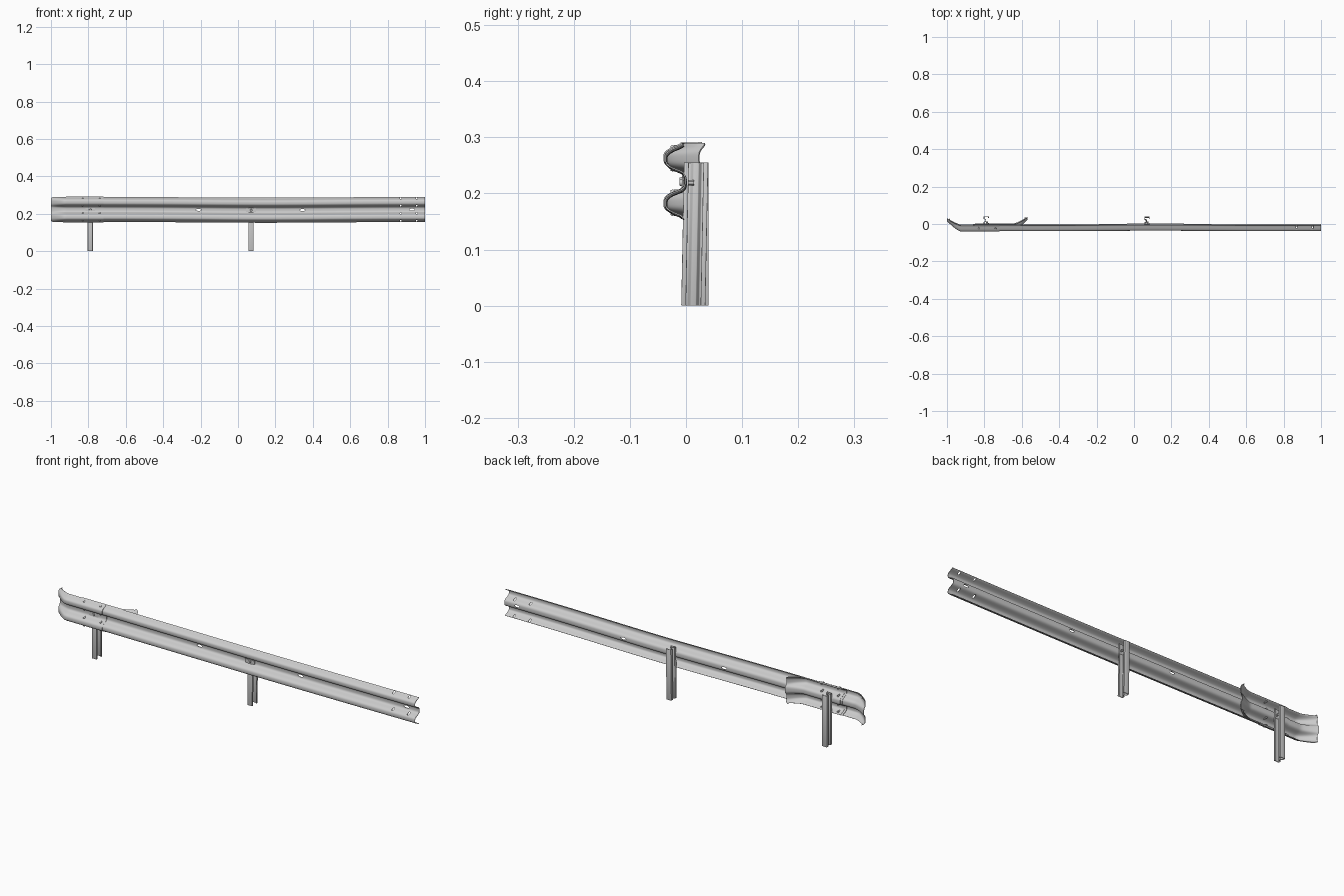
import bpy, bmesh, math
from mathutils import Vector, Matrix

if "Cube" in bpy.data.objects:
    bpy.data.objects.remove(bpy.data.objects["Cube"])

MID_Z = 0.223
# half of the W cross-section: (height from the middle, depth y)
HALF = [(0, -0.001), (0.009, -0.002), (0.016, -0.008), (0.023, -0.025), (0.030, -0.034),
        (0.040, -0.036), (0.049, -0.034), (0.056, -0.024), (0.062, -0.010), (0.066, -0.005)]


def smooth_profile(pts, sub=3):
    """Catmull-Rom subdivision of an open profile."""
    p = [Vector(pts[0])] + [Vector(q) for q in pts] + [Vector(pts[-1])]
    out = []
    for a, b, c, d in zip(p, p[1:], p[2:], p[3:]):
        for k in range(sub):
            t = k / sub
            out.append(0.5 * (2 * b + (c - a) * t + (2 * a - 5 * b + 4 * c - d) * t * t
                              + (3 * b - a - 3 * c + d) * t ** 3))
    return out + [p[-1]]


PROFILE = smooth_profile([(-h, y) for h, y in HALF[:0:-1]] + HALF)


def new_object(name, bm):
    bmesh.ops.recalc_face_normals(bm, faces=bm.faces)
    me = bpy.data.meshes.new(name)
    bm.to_mesh(me)
    bm.free()
    ob = bpy.data.objects.new(name, me)
    bpy.context.collection.objects.link(ob)
    return ob


def finish(ob, angle=38):
    """Apply modifiers and shade smooth by angle."""
    bpy.context.view_layer.update()
    ev = ob.evaluated_get(bpy.context.evaluated_depsgraph_get())
    me = bpy.data.meshes.new_from_object(ev)
    ob.modifiers.clear()
    ob.data = me
    bpy.ops.object.select_all(action='DESELECT')
    ob.select_set(True)
    bpy.context.view_layer.objects.active = ob
    bpy.ops.object.shade_smooth_by_angle(angle=math.radians(angle))


def sag(x):
    """Slight wear: the rail dips near the middle."""
    return -0.004 * math.exp(-((x - 0.15) / 0.45) ** 2)


def sheet(name, stations, place, thick=0.0025):
    """Sweep the W profile along x; place() maps (x, height, depth) to a point."""
    bm = bmesh.new()
    rows = [[bm.verts.new(place(x, h, y)) for h, y in PROFILE] for x in stations]
    for r0, r1 in zip(rows, rows[1:]):
        for i in range(len(PROFILE) - 1):
            bm.faces.new((r0[i], r0[i + 1], r1[i + 1], r1[i]))
    ob = new_object(name, bm)
    m = ob.modifiers.new("thickness", 'SOLIDIFY')
    m.thickness = thick
    m.offset = 0
    return ob


def rod(bm, x, y, z, r, depth, sides=12, stretch=1.0, r2=None):
    """Cylinder along y, optionally stretched in x to make a slot."""
    mat = (Matrix.Translation((x, y, z)) @ Matrix.Diagonal((stretch, 1, 1, 1))
           @ Matrix.Rotation(math.pi / 2, 4, 'X'))
    bmesh.ops.create_cone(bm, cap_ends=True, segments=sides, radius1=r,
                          radius2=r if r2 is None else r2, depth=depth, matrix=mat)


# main rail
def place_rail(x, h, y):
    return (x, y + 0.0015 * math.sin(5 * x + 1), MID_Z + h + sag(x))


rail = sheet("main_rail", [-0.86 + 1.86 * i / 90 for i in range(91)], place_rail)

# slots and end bolt holes
bm = bmesh.new()
for x in (-0.21, 0.345, 0.93):
    rod(bm, x, 0, MID_Z + sag(x), 0.0055, 0.03, 16, 2.6)
for x in (0.87, 0.955):
    for h in (-0.060, -0.021, 0.021, 0.060):
        rod(bm, x, -0.015, MID_Z + h, 0.0045, 0.08)
cutter = new_object("hole_cutter", bm)
cutter.hide_render = True
cut = rail.modifiers.new("holes", 'BOOLEAN')
cut.object = cutter
cut.solver = 'EXACT'
finish(rail)
bpy.data.objects.remove(cutter)


# flared end pieces: one in front at the left end, one mirrored behind the rail
def flared(name, mirror, offset, size):
    def place(x, h, y):
        t = max(0.0, (-0.925 - x) / 0.075)
        f = t ** 1.35
        edge = max(0.0, (-0.985 - x) / 0.015)
        hh = h * size
        corner = max(0.0, (abs(h) - 0.050) / 0.016)
        # rounded outer corners on the free end
        xx = x + 0.014 * edge * corner ** 3
        yy = y * (1 - 0.65 * f) + 0.033 * f + offset
        return (-1.57 - xx if mirror else xx, yy, MID_Z + hh)
    stations = [-1 + 0.28 * (i / 36) for i in range(37)]
    finish(sheet(name, stations, place))


flared("front_end_piece", False, -0.003, 1.02)
flared("rear_end_piece", True, 0.003, 1.0)


# sigma-section posts, open towards +x
def post(name, x0, y0, lean, top):
    sec = [(0.012, 0.007), (0.012, 0), (-0.012, 0), (-0.012, 0.011), (-0.003, 0.016),
           (-0.003, 0.024), (-0.012, 0.029), (-0.012, 0.040), (0.012, 0.040), (0.012, 0.033)]
    bm = bmesh.new()
    rows = [[bm.verts.new((x0 + x, y0 + y + lean * z, z)) for x, y in sec] for z in (0, top)]
    for i in range(len(sec) - 1):
        bm.faces.new((rows[0][i], rows[0][i + 1], rows[1][i + 1], rows[1][i]))
    ob = new_object(name, bm)
    m = ob.modifiers.new("thickness", 'SOLIDIFY')
    m.thickness = 0.003
    m.offset = 0
    m.use_even_offset = True
    b = ob.modifiers.new("bends", 'BEVEL')
    b.width = 0.001
    b.segments = 2
    b.limit_method = 'ANGLE'
    finish(ob)


post("left_post", -0.79, -0.001, 0.0, 0.255)
post("middle_post", 0.07, -0.007, 0.02, 0.255)

# washer plates and bolts fixing the rail to the posts
for name, x in (("left_post_bolt", -0.79), ("middle_post_bolt", 0.07)):
    bm = bmesh.new()
    z = MID_Z + sag(x)
    bmesh.ops.create_cube(bm, size=1, matrix=Matrix.Translation((x, -0.006, z))
                          @ Matrix.Diagonal((0.052, 0.003, 0.018, 1)))
    rod(bm, x, -0.009, z, 0.007, 0.005, 16, 1, 0.005)
    rod(bm, x + 0.004, 0.004, z, 0.005, 0.02, 6)
    finish(new_object(name, bm))

# splice bolts: domed heads in front, hexagonal nuts behind
bm = bmesh.new()
for x in (-0.83, -0.74):
    for s in (-1, 1):
        for h, y in ((0.021, -0.020), (0.058, -0.020)):
            rod(bm, x, y - 0.005, MID_Z + s * h, 0.0055, 0.006, 12, 1, 0.0035)
            rod(bm, x, y + 0.006, MID_Z + s * h, 0.005, 0.014, 6)
finish(new_object("splice_bolts", bm))
